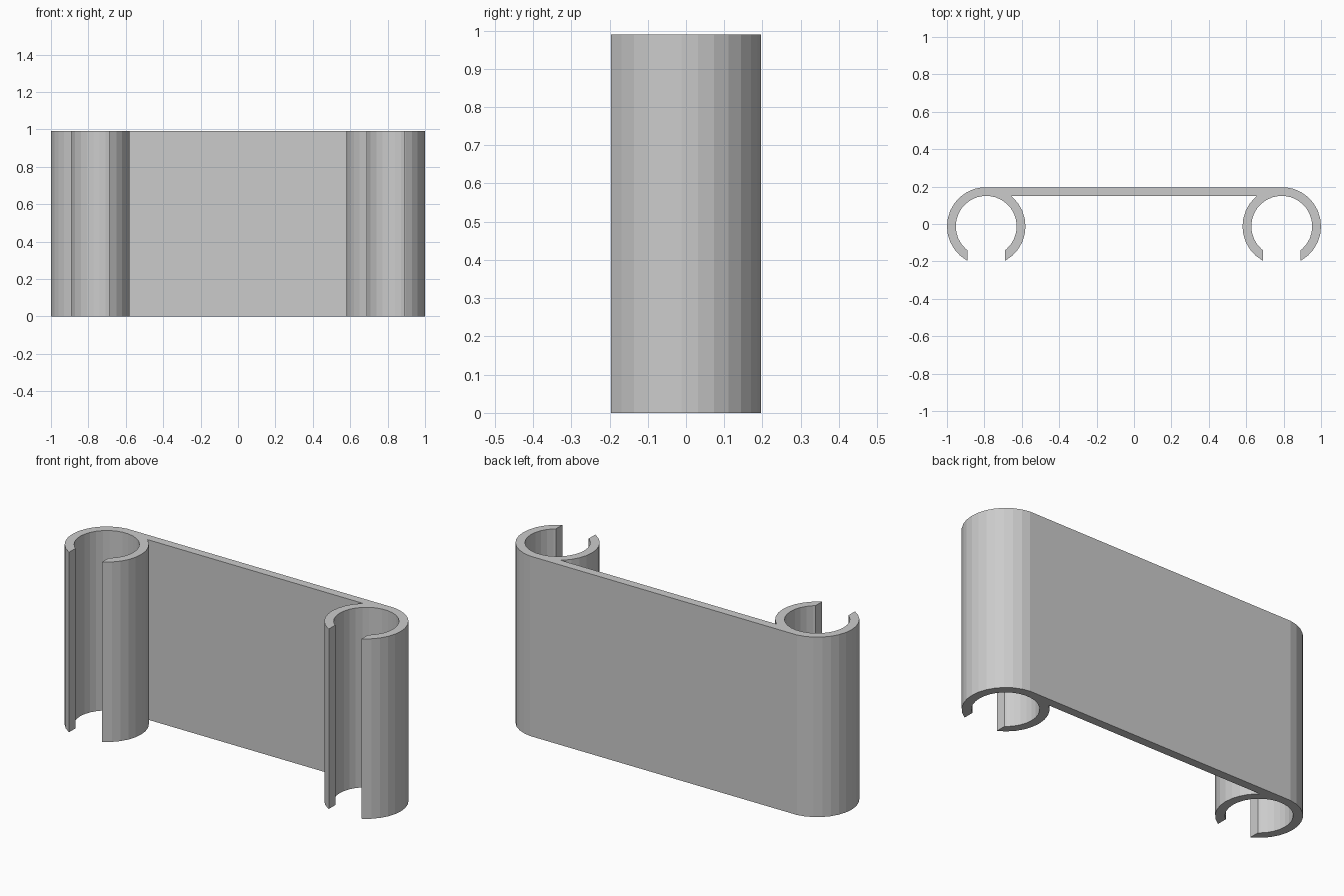
import bpy, bmesh
from math import radians, cos, sin

if "Cube" in bpy.data.objects:
    bpy.data.objects.remove(bpy.data.objects["Cube"])

HEIGHT = 0.99
CX, CY = 0.79, -0.0124          # centre of the right-hand clip ring
R_OUT, R_IN = 0.21, 0.163
SLOT = 0.1                      # half width of the clip opening


def arc(radius, start, end):
    """Points every 12 degrees (30-sided circle) around the ring centre."""
    step = 12 if end > start else -12
    return [(CX + radius * cos(radians(a)), CY + radius * sin(radians(a)))
            for a in range(start, end + step, step)]


# Right half of the section: outer wall, slot lip, bore, slot lip, inner side, plate underside
half = arc(R_OUT, 84, -60)
half += [(CX + SLOT, CY - 0.1841), (CX + SLOT, CY - 0.1277)]
half += arc(R_IN, -48, 228)
half += [(CX - SLOT, CY - 0.1277), (CX - SLOT, CY - 0.1841)]
half += arc(R_OUT, 240, 132)
half += [(CX - 0.1324, CY + 0.162)]

# Mirror to close the full section, then extrude upwards
section = half + [(-x, y) for x, y in reversed(half)]
bm = bmesh.new()
base = bm.faces.new([bm.verts.new((x, y, 0)) for x, y in section])
ext = bmesh.ops.extrude_face_region(bm, geom=[base], use_keep_orig=True)
top = [v for v in ext["geom"] if isinstance(v, bmesh.types.BMVert)]
bmesh.ops.translate(bm, verts=top, vec=(0, 0, HEIGHT))
bmesh.ops.recalc_face_normals(bm, faces=bm.faces)

mesh = bpy.data.meshes.new("double_clip_plate")
bm.to_mesh(mesh)
bm.free()
obj = bpy.data.objects.new("double_clip_plate", mesh)
bpy.context.collection.objects.link(obj)
